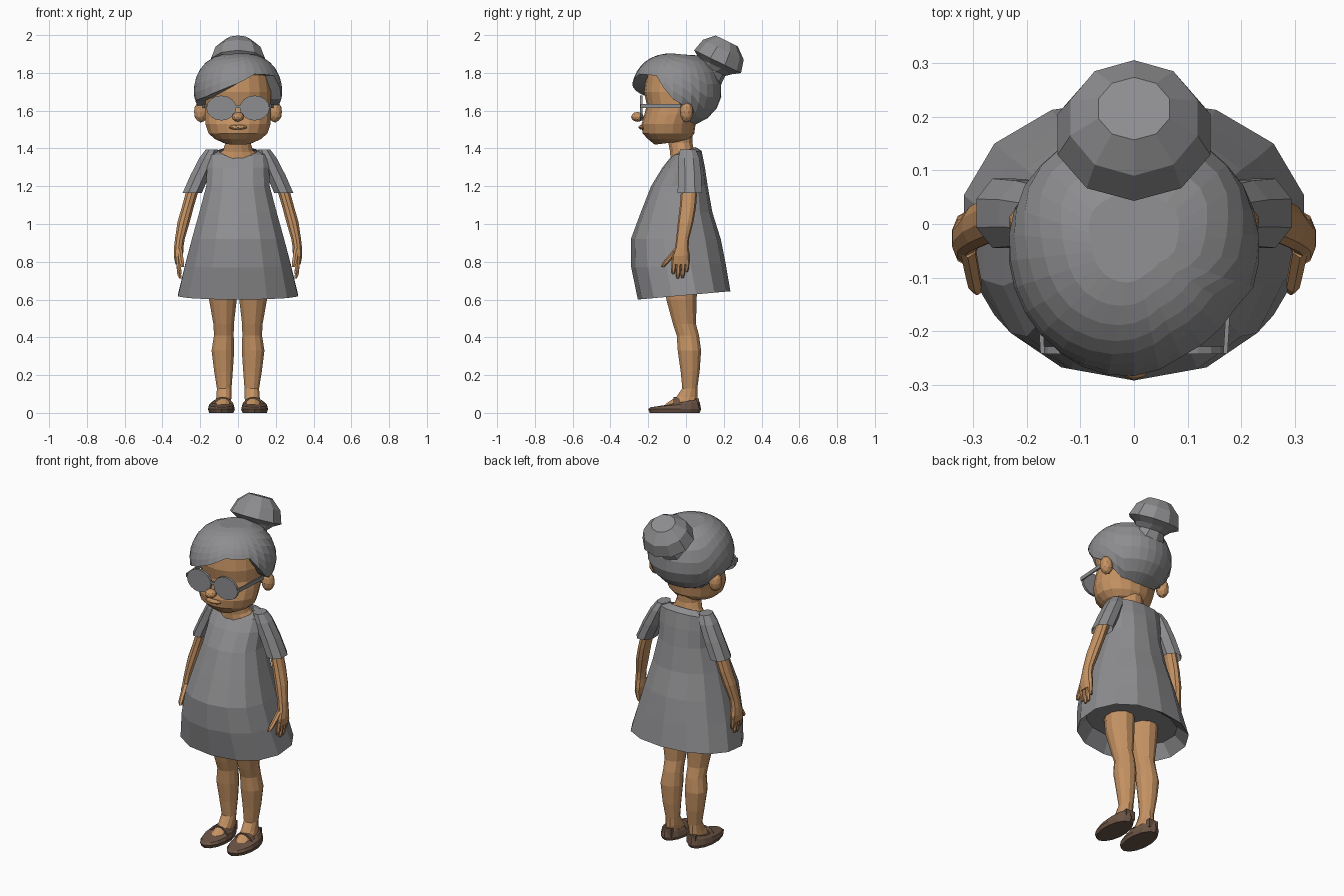
import bpy, bmesh, math
from mathutils import Matrix, Vector


def material(name, rgb):
    m = bpy.data.materials.new(name)
    m.diffuse_color = (*rgb, 1)
    return m


GREY = material("soft grey", (0.27, 0.27, 0.28))
SKIN = material("warm skin", (0.56, 0.29, 0.125))
BROWN = material("shoe brown", (0.15, 0.09, 0.06))


def finish(name, bm, mat, mirror):
    me = bpy.data.meshes.new(name)
    bm.to_mesh(me)
    bm.free()
    me.materials.append(mat)
    ob = bpy.data.objects.new(name, me)
    bpy.context.collection.objects.link(ob)
    if mirror:
        ob.modifiers.new("Mirror", 'MIRROR').use_mirror_merge = False
    return ob


def skin_rows(name, rows, mat, bottom=True, top=True, mirror=False):
    """Join rows of points, lowest first, each counter-clockwise from above."""
    bm = bmesh.new()
    vs = [[bm.verts.new(p) for p in row] for row in rows]
    n = len(rows[0])
    for a, b in zip(vs, vs[1:]):
        for i in range(n):
            j = (i + 1) % n
            bm.faces.new((a[i], a[j], b[j], b[i]))
    if bottom:
        bm.faces.new(vs[0][::-1])
    if top:
        bm.faces.new(vs[-1])
    return finish(name, bm, mat, mirror)


def loft(name, rings, n, mat, power=1.0, **kw):
    """Rings are (x, y, z, rx, ry, tilt); tilt raises the back of a ring."""
    rows = []
    for x, y, z, rx, ry, *t in rings:
        row = []
        for i in range(n):
            a = 2 * math.pi * (i + 0.5) / n
            c, s = [math.copysign(abs(f(a)) ** power, f(a)) for f in (math.cos, math.sin)]
            row.append((x + rx * c, y + ry * s, z + (t[0] * s if t else 0)))
        rows.append(row)
    return skin_rows(name, rows, mat, **kw)


def ball(name, loc, size, mat, sub=2, mirror=False):
    bm = bmesh.new()
    bmesh.ops.create_icosphere(bm, subdivisions=sub, radius=1,
                               matrix=Matrix.LocRotScale(Vector(loc), None, Vector(size)))
    return finish(name, bm, mat, mirror)


def box(name, loc, size, mat, turn=0, mirror=False):
    bm = bmesh.new()
    rot = Matrix.Rotation(turn, 3, 'Z').to_quaternion()
    bmesh.ops.create_cube(bm, size=1, matrix=Matrix.LocRotScale(Vector(loc), rot, Vector(size)))
    return finish(name, bm, mat, mirror)


# Dress: inner lining first, then hem up to neckline
loft("dress", [
    (0, -0.02, 0.69, 0.27, 0.19), (0, -0.01, 0.622, 0.325, 0.245, 0.022),
    (0, -0.04, 0.78, 0.287, 0.25, 0.01), (0, -0.054, 0.92, 0.25, 0.238),
    (0, -0.05, 1.06, 0.21, 0.19), (0, -0.035, 1.2, 0.172, 0.15),
    (0, -0.012, 1.3, 0.168, 0.112), (0, 0.005, 1.375, 0.165, 0.078, 0.012),
    (0, -0.012, 1.385, 0.10, 0.062, 0.022)], 14, GREY, power=0.9, top=False)
loft("sleeve", [
    (0.243, 0.02, 1.163, 0.055, 0.07), (0.20, 0.02, 1.26, 0.055, 0.066),
    (0.158, 0.015, 1.35, 0.05, 0.06), (0.138, 0.01, 1.395, 0.035, 0.045)],
    8, GREY, bottom=False, mirror=True)

# Arms and hands
loft("arm", [
    (0.314, -0.027, 0.785, 0.018, 0.046), (0.315, -0.027, 0.83, 0.026, 0.048),
    (0.314, -0.022, 0.875, 0.026, 0.036), (0.308, -0.018, 0.92, 0.027, 0.034),
    (0.288, -0.002, 1.01, 0.034, 0.041), (0.266, 0.01, 1.09, 0.033, 0.043),
    (0.243, 0.016, 1.17, 0.034, 0.043), (0.20, 0.02, 1.28, 0.035, 0.045)],
    10, SKIN, mirror=True)
for i, (y, low) in enumerate([(-0.062, 0.735), (-0.038, 0.712), (-0.013, 0.715), (0.008, 0.745)]):
    loft(f"finger_{i + 1}", [
        (0.306, y - 0.006, low, 0.007, 0.007), (0.311, y - 0.004, low + 0.02, 0.012, 0.011),
        (0.316, y, 0.81, 0.015, 0.014)], 6, SKIN, mirror=True)
loft("thumb", [
    (0.293, -0.125, 0.772, 0.008, 0.008), (0.297, -0.112, 0.79, 0.014, 0.015),
    (0.303, -0.083, 0.825, 0.015, 0.016), (0.31, -0.045, 0.87, 0.016, 0.018)],
    6, SKIN, mirror=True)

# Legs, feet and strapped shoes
loft("leg", [
    (0.08, -0.025, 0.045, 0.045, 0.09), (0.075, 0.005, 0.085, 0.041, 0.058),
    (0.073, 0.02, 0.13, 0.04, 0.041), (0.077, 0.022, 0.22, 0.051, 0.052),
    (0.08, 0.018, 0.33, 0.062, 0.064), (0.075, 0.01, 0.41, 0.054, 0.061),
    (0.076, -0.008, 0.47, 0.056, 0.063), (0.08, -0.024, 0.60, 0.076, 0.083),
    (0.083, -0.025, 0.72, 0.08, 0.09)], 12, SKIN, mirror=True)
loft("shoe", [
    (0.088, -0.06, 0, 0.066, 0.132), (0.088, -0.06, 0.02, 0.073, 0.14),
    (0.088, -0.057, 0.042, 0.066, 0.13, 0.012), (0.086, -0.035, 0.055, 0.052, 0.10, 0.018)],
    14, BROWN, mirror=True)
box("shoe_heel_counter", (0.08, 0.058, 0.05), (0.06, 0.022, 0.05), BROWN, mirror=True)
strap = []
for k in range(9):
    a = math.pi * k / 8
    strap.append([(0.082 + r * 1.1 * math.cos(a), y, 0.03 + r * math.sin(a) * 0.95)
                  for r, y in ((0.056, -0.065), (0.056, -0.035), (0.045, -0.035), (0.045, -0.065))])
skin_rows("shoe_strap", strap, BROWN, mirror=True)

# Neck and head
loft("neck", [
    (0, -0.015, 1.355, 0.115, 0.07, 0.02), (0, -0.022, 1.39, 0.082, 0.064, 0.01),
    (0, -0.03, 1.43, 0.068, 0.066), (0, -0.035, 1.52, 0.072, 0.072)], 12, SKIN)
loft("head", [
    (0, -0.085, 1.43, 0.075, 0.08, 0.01), (0, -0.09, 1.45, 0.125, 0.112),
    (0, -0.093, 1.48, 0.158, 0.137), (0, -0.092, 1.53, 0.175, 0.143),
    (0, -0.075, 1.58, 0.178, 0.145), (0, -0.06, 1.63, 0.175, 0.148),
    (0, -0.06, 1.70, 0.178, 0.162), (0, -0.055, 1.79, 0.165, 0.155),
    (0, -0.05, 1.84, 0.11, 0.11)], 18, SKIN)
ball("nose", (0, -0.257, 1.567), (0.033, 0.034, 0.026), SKIN)
ball("lips", (0, -0.232, 1.512), (0.05, 0.02, 0.013), SKIN)
ball("ear", (0.197, 0.003, 1.593), (0.037, 0.036, 0.056), SKIN, mirror=True)

# Round glasses
bm = bmesh.new()
bmesh.ops.create_cone(bm, cap_ends=True, segments=16, radius1=1, radius2=1, depth=1,
                      matrix=Matrix.LocRotScale(
                          Vector((0.088, -0.236, 1.614)),
                          Matrix.Rotation(math.pi / 2, 3, 'X').to_quaternion(),
                          Vector((0.079, 0.066, 0.014))))
finish("lens", bm, GREY, True)
box("glasses_bridge", (0, -0.236, 1.622), (0.04, 0.012, 0.014), GREY)
box("glasses_temple", (0.177, -0.135, 1.624), (0.008, 0.214, 0.022), GREY, turn=-0.06, mirror=True)

# Hair cap: lower edge height by angle (0 is front, positive to +x)
EDGE = [(-180, 1.525), (-125, 1.525), (-112, 1.58), (-90, 1.645), (-50, 1.67), (-25, 1.705),
        (0, 1.745), (25, 1.795), (62, 1.785), (80, 1.67), (95, 1.635), (112, 1.58),
        (125, 1.525), (180, 1.525)]


def edge_height(d):
    for (a, za), (b, zb) in zip(EDGE, EDGE[1:]):
        if a <= d <= b:
            return za + (zb - za) * (d - a) / (b - a)


def hair_point(d, th, inset=1.0):
    a = math.radians(d)
    up = math.cos(th) > 0
    r = math.sin(th) ** (0.75 if up else 1) * inset
    ry = 0.245 if math.cos(a) > 0 else 0.232
    return (0.235 * r * math.sin(a), -0.043 - ry * r * math.cos(a),
            1.70 + (0.205 if up else 0.19) * math.cos(th))


rows = []
angles = [-180 + 12 * i for i in range(30)]
ROWS = 8
for k in range(-1, ROWS):
    row = []
    for d in angles:
        z = edge_height(d) - 1.70
        end = math.acos(z / (0.205 if z > 0 else 0.19))
        t = 1 - max(k, 0) / ROWS
        row.append(hair_point(d, end * t, 0.72 if k < 0 else 1.0))
    rows.append(row)
skin_rows("hair", rows, GREY, bottom=False)

# Bun, tilted backwards
bun = loft("hair_bun", [
    (0, -0.03, -0.10, 0.11, 0.10), (0, -0.01, -0.045, 0.085, 0.08),
    (0, 0, -0.02, 0.105, 0.10), (0, 0, 0.005, 0.15, 0.138),
    (0, 0, 0.075, 0.125, 0.12), (0, -0.005, 0.125, 0.07, 0.065)], 10, GREY)
bun.location = (0, 0.165, 1.855)
bun.rotation_euler = (-math.radians(26), 0, 0)
